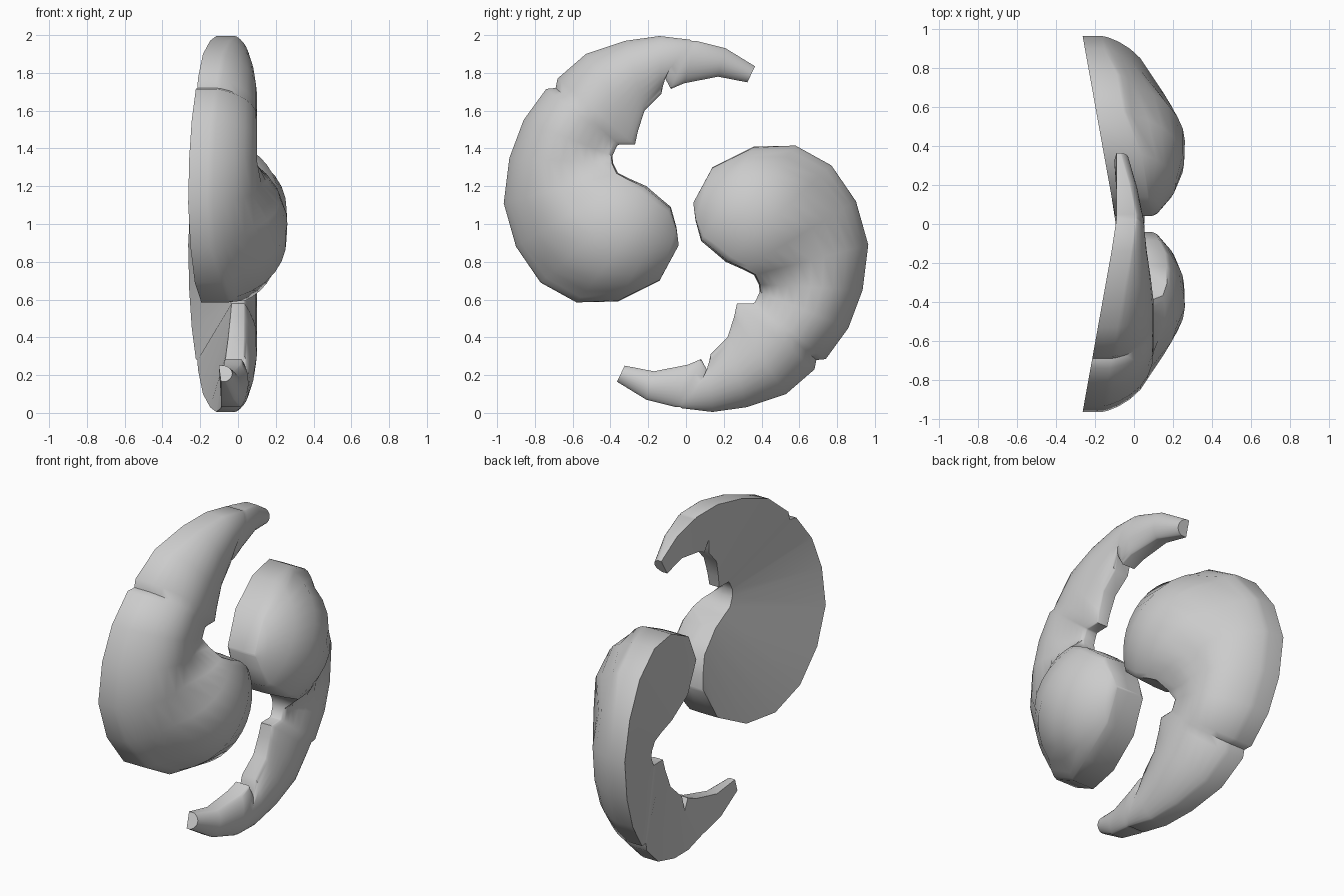
import bpy, bmesh, math

if "Cube" in bpy.data.objects:
    bpy.data.objects.remove(bpy.data.objects["Cube"])

# Cross-sections from tail tip to head: outer (y, z), inner (y, z), crest height
SECTIONS = [
    (-.365, .165, -.325, .25, -.03), (-.21, .07, -.17, .22, .015),
    (-.05, .03, .01, .255, .05), (-.03, .03, .08, .285, .055),
    (-.025, .025, .115, .22, .055), (.14, .005, .13, .31, .065),
    (.32, .03, .22, .40, .085), (.53, .10, .255, .51, .10),
    (.68, .23, .27, .58, .10), (.69, .28, .355, .58, .10),
    (.74, .285, .365, .585, .10), (.86, .45, .39, .64, .10),
    (.935, .65, .385, .68, .10), (.965, .89, .36, .73, .10),
    (.90, 1.12, .30, .76, .10), (.77, 1.31, .21, .80, .10),
    (.58, 1.415, .14, .86, .08), (.36, 1.41, .08, .91, .07),
    (.14, 1.30, .05, 1.02, .06), (.04, 1.115, .04, 1.10, .05),
]
N = 14


def head_height(y, z):
    r2 = ((y - .38) / .39) ** 2 + ((z - 1.03) / .39) ** 2
    return -.02 + .285 * (1 - r2) ** .6 if r2 < 1 else -9


def section_points(oy, oz, iy, iz, crest):
    back_o = -.09 - .18 * max(oy, 0)
    back_i = -.03 - .1 * math.hypot(iy - .3, iz - .6)
    rim_o = back_o + (.14 if oz > 1.2 else .10)
    rim_o = min(rim_o, crest - .04)
    rim_i = min(.03, crest - .04)
    pts = [(back_o, oy, oz)]
    for k in range(N + 1):
        u = (1 - math.cos(math.pi * k / N)) / 2
        y, z = oy + (iy - oy) * u, oz + (iz - oz) * u
        base = rim_o + (rim_i - rim_o) * u
        x = base + (crest - base) * max(0, 1 - (2 * u - 1) ** 2) ** .72
        if 0 < k < N:
            x = max(x, head_height(y, z))
        pts.append((x, y, z))
    pts.append((back_i, iy, iz))
    return pts


def make_comma(name, flip):
    bm = bmesh.new()
    rows = []
    for s in SECTIONS:
        rows.append([bm.verts.new((x, -y, 2 - z) if flip else (x, y, z))
                     for x, y, z in section_points(*s)])
    # skin between neighbouring sections, including the sloped back
    for a, b in zip(rows, rows[1:]):
        for j in range(len(a)):
            k = (j + 1) % len(a)
            bm.faces.new((a[j], a[k], b[k], b[j]))
    # end caps
    bm.faces.new(rows[0])
    bm.faces.new(rows[-1])
    bmesh.ops.recalc_face_normals(bm, faces=bm.faces)
    me = bpy.data.meshes.new(name)
    bm.to_mesh(me)
    bm.free()
    ob = bpy.data.objects.new(name, me)
    bpy.context.collection.objects.link(ob)
    bpy.ops.object.select_all(action='DESELECT')
    ob.select_set(True)
    bpy.context.view_layer.objects.active = ob
    bpy.ops.object.shade_smooth_by_angle(angle=math.radians(50))


# Two interlocking comma shapes, one turned half a revolution
make_comma("lower_comma", False)
make_comma("upper_comma", True)
